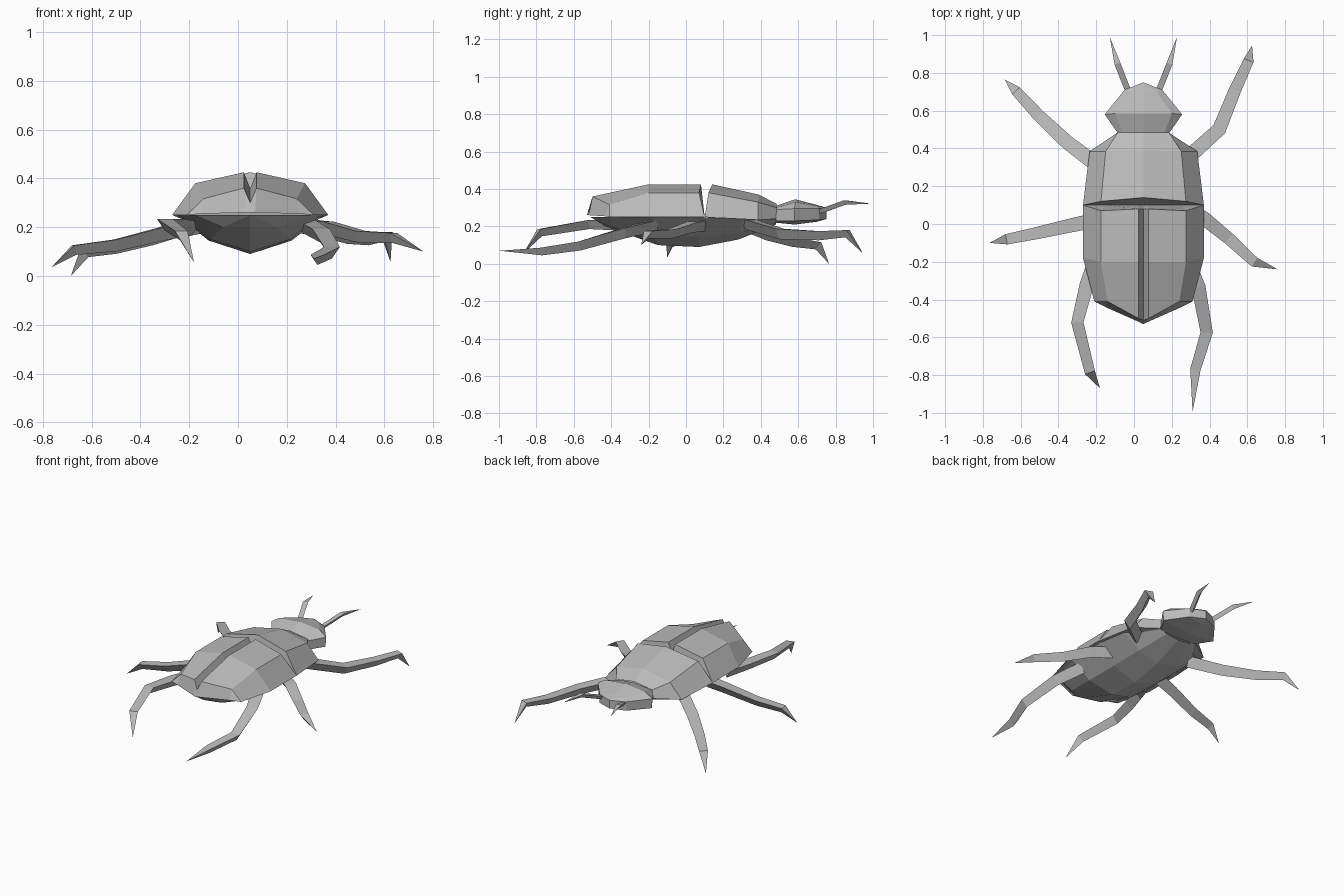
import bpy
import bmesh
from math import cos, sin, radians
from mathutils import Vector

default_cube = bpy.data.objects.get("Cube")
if default_cube:
    bpy.data.objects.remove(default_cube, do_unlink=True)

# One plain grey for the whole insect
grey = bpy.data.materials.new("matte_grey")
grey.use_nodes = True
colour = (0.5, 0.5, 0.5, 1.0)
grey.diffuse_color = colour
grey.node_tree.nodes["Principled BSDF"].inputs["Base Color"].default_value = colour

BODY_X = 0.05  # the body axis sits slightly off centre


def loft(name, rings, location_x=0.0):
    """Join closed rings of equal length with flat quads."""
    bm = bmesh.new()
    loops = [[bm.verts.new(point) for point in ring] for ring in rings]
    count = len(rings[0])
    for first, second in zip(loops, loops[1:]):
        for i in range(count):
            j = (i + 1) % count
            bm.faces.new((first[i], first[j], second[j], second[i]))
    bmesh.ops.remove_doubles(bm, verts=bm.verts, dist=0.0005)
    bmesh.ops.recalc_face_normals(bm, faces=bm.faces)
    mesh = bpy.data.meshes.new(name)
    bm.to_mesh(mesh)
    bm.free()
    mesh.materials.append(grey)
    part = bpy.data.objects.new(name, mesh)
    part.location.x = location_x
    bpy.context.scene.collection.objects.link(part)
    return part


def symmetric_loft(name, half_rings):
    """Complete each half ring by reflecting it across the body axis."""
    rings = []
    for half in half_rings:
        reflected = [(-x, y, z) for x, y, z in reversed(half)]
        rings.append(list(half) + reflected)
    return loft(name, rings, BODY_X)


def limb(name, path, widths, depth_ratio=0.75):
    """Sweep a flat-topped triangular section along a path to a point."""
    points = [Vector(point) for point in path]
    up = Vector((0, 0, 1))
    rings = []
    for i, point in enumerate(points):
        before = points[max(i - 1, 0)]
        after = points[min(i + 1, len(points) - 1)]
        along = (after - before).normalized()
        side = along.cross(up).normalized()
        normal = side.cross(along).normalized()
        half = widths[i] / 2
        drop = widths[i] * depth_ratio
        rings.append([point + side * half + normal * drop * 0.4,
                      point - side * half + normal * drop * 0.4,
                      point - normal * drop * 0.6])
    return loft(name, rings)


# Wing cases: groove floor, inner ridge, shoulder and rim of each station
symmetric_loft("wing_cases", [
    [(0, .1, .25), (.025, .1, .25), (.2, .1, .25), (.32, .1, .25)],
    [(0, .08, .36), (.026, .08, .425), (.225, .07, .38), (.32, .1, .25)],
    [(0, -.2, .36), (.026, -.2, .425), (.225, -.2, .38), (.32, -.18, .25)],
    [(0, -.51, .3), (.026, -.5, .36), (.19, -.41, .317), (.26, -.41, .25)],
    [(0, -.53, .26), (.02, -.52, .26), (.2, -.44, .255), (.26, -.41, .25)],
])

# Thorax plate: centre line, shoulder and rim
symmetric_loft("thorax_plate", [
    [(0, .1, .25), (.2, .1, .25), (.32, .1, .25)],
    [(0, .14, .425), (.225, .12, .38), (.32, .1, .25)],
    [(0, .39, .37), (.2, .385, .33), (.285, .385, .235)],
    [(0, .485, .32), (.135, .485, .3), (.14, .48, .24)],
])

# Belly: rim, flank and keel
symmetric_loft("belly", [
    [(0, -.51, .25), (0, -.51, .25), (0, -.51, .25)],
    [(.23, -.4, .25), (.11, -.4, .2), (0, -.43, .2)],
    [(.29, -.18, .25), (.165, -.17, .15), (0, -.15, .1)],
    [(.3, .08, .25), (.17, .07, .145), (0, .07, .09)],
    [(.28, .3, .24), (.15, .29, .165), (0, .28, .13)],
    [(.13, .48, .24), (.09, .48, .22), (0, .48, .21)],
])

# Head: crown, brow, cheek top, cheek bottom and chin
symmetric_loft("head", [
    [(0, .48, .31), (.11, .48, .3), (.135, .48, .29), (.135, .48, .23), (0, .48, .22)],
    [(0, .585, .345), (.15, .585, .33), (.205, .58, .295), (.2, .58, .23), (0, .58, .21)],
    [(0, .7, .315), (.07, .7, .31), (.1, .71, .295), (.1, .71, .235), (0, .7, .225)],
    [(0, .75, .3), (0, .75, .3), (0, .75, .295), (0, .75, .24), (0, .75, .24)],
])

# Feelers
for side_name, side in (("left", 1), ("right", -1)):
    limb(side_name + "_feeler",
         [(BODY_X + side * reach, y, z) for reach, y, z in
          ((.07, .68, .27), (.095, .74, .29), (.138, .85, .33), (.178, .99, .322))],
         (.03, .032, .032, 0))

# Legs: each is posed on its own, tapering to a pointed foot
leg_paths = {
    "right_front_leg": [(-.18, .3, .215), (-.35, .43, .16), (-.5, .57, .12),
                        (-.62, .7, .1), (-.685, .765, 0)],
    "left_front_leg": [(.25, .32, .22), (.45, .5, .165), (.535, .71, .155),
                       (.605, .86, .165), (.625, .945, .057)],
    "right_middle_leg": [(-.15, .03, .21), (-.3, 0, .18), (-.5, -.045, .13),
                         (-.67, -.08, .11), (-.765, -.1, .035)],
    "left_middle_leg": [(.25, .1, .21), (.37, .03, .2), (.5, -.075, .165),
                        (.635, -.2, .16), (.76, -.24, .1)],
    "right_hind_leg": [(-.19, -.16, .2), (-.25, -.32, .21), (-.3, -.52, .215),
                       (-.235, -.78, .17), (-.18, -.87, .055)],
    "left_hind_leg": [(.27, -.16, .21), (.34, -.33, .17), (.385, -.57, .1),
                      (.325, -.77, .07), (.31, -.995, .07)],
}
for leg_name, leg_path in leg_paths.items():
    limb(leg_name, leg_path, (.08, .075, .065, .055, 0))
